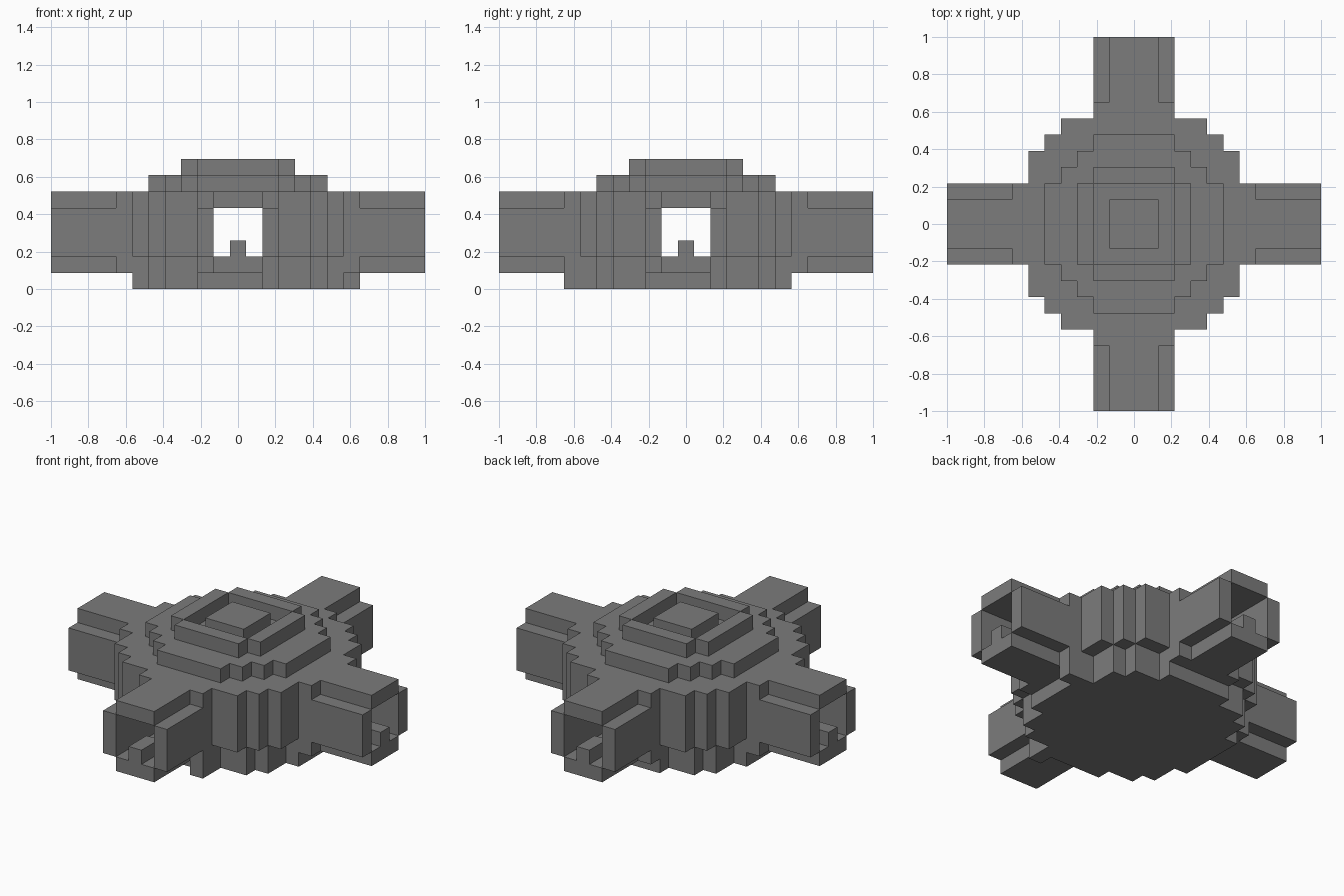
import bpy, bmesh, math
from mathutils import Vector
from itertools import product

cube = bpy.data.objects.get("Cube")
if cube:
    bpy.data.objects.remove(cube, do_unlink=True)

UNIT = 2 / 23  # edge length of one block

grey = bpy.data.materials.new("stone_grey")
grey.use_nodes = True
colour = (0.2, 0.2, 0.2, 1)
grey.diffuse_color = colour
bsdf = grey.node_tree.nodes["Principled BSDF"]
bsdf.inputs["Base Color"].default_value = colour
bsdf.inputs["Roughness"].default_value = 0.9


def box(x, y, z):
    """Blocks in inclusive column ranges x, y and a half-open height range z."""
    return set(product(range(x[0], x[1] + 1), range(y[0], y[1] + 1), range(*z)))


def disc(reach, z):
    """Stepped round layer: reach[i] is the half width of row i from the middle."""
    cells = set()
    for row, r in enumerate(reach):
        cells |= box((-r, r), (row, row), z) | box((-r, r), (-row, -row), z)
    return cells


def turn(cells, quarter_turns):
    for _ in range(quarter_turns):
        cells = {(-y, x, z) for x, y, z in cells}
    return cells


parts = {}
wide = (6, 6, 6, 6, 6, 5, 4)

# Recessed foot with two small blocks beside the arms
parts["base"] = disc((6, 6, 6, 5, 5, 4, 2), (0, 2)) | {(2, -7, 0), (7, 2, 0)}

# Main wall crossed by two square tunnels, closed by the roof layer
hall = disc(wide, (2, 5))
parts["hall_wall"] = {c for c in hall if abs(c[0]) > 1 and abs(c[1]) > 1}
parts["hall_roof"] = disc(wide, (5, 6))

# Stepped top with a square groove around its middle block
parts["upper_tier"] = disc((5, 5, 5, 4, 3, 2), (6, 7))
crown = disc((3, 3, 3, 2), (7, 8))
parts["crown"] = {c for c in crown if max(abs(c[0]), abs(c[1])) != 2
                  or max(abs(c[0]), abs(c[1])) == 3}

# Hollow arm: square collar at the wall, then a tube with notched corners
arm = box((-2, 2), (-7, -7), (1, 6)) | box((-2, 2), (-11, -7), (2, 5))
arm |= box((-1, 1), (-11, -7), (1, 6))
arm -= box((-1, 1), (-11, -7), (2, 5))
sill = box((0, 0), (-11, -10), (2, 3))
for i, side in enumerate(("front", "left", "back", "right")):
    parts[side + "_arm"] = turn(arm, i)
    parts[side + "_sill_block"] = turn(sill, i)

everything = set().union(*parts.values())


def build(name, cells):
    """Skin the exposed sides of the blocks and merge flat areas."""
    bm = bmesh.new()
    for cell in cells:
        middle = Vector(cell) + Vector((0, 0, 0.5))
        for axis, sign in product(range(3), (-1, 1)):
            near = list(cell)
            near[axis] += sign
            if tuple(near) in everything:
                continue
            n, u = Vector(), Vector()
            n[axis] = sign / 2
            u[(axis + 1) % 3] = 0.5
            v = n.cross(u) * 2
            corners = (-u - v, u - v, u + v, v - u)
            bm.faces.new([bm.verts.new((middle + n + c) * UNIT) for c in corners])
    bmesh.ops.remove_doubles(bm, verts=bm.verts, dist=UNIT / 100)
    bmesh.ops.dissolve_limit(bm, angle_limit=math.radians(1),
                             verts=bm.verts, edges=bm.edges)
    mesh = bpy.data.meshes.new(name)
    bm.to_mesh(mesh)
    bm.free()
    mesh.materials.append(grey)
    bpy.context.collection.objects.link(bpy.data.objects.new(name, mesh))


for name, cells in parts.items():
    build(name, cells)
